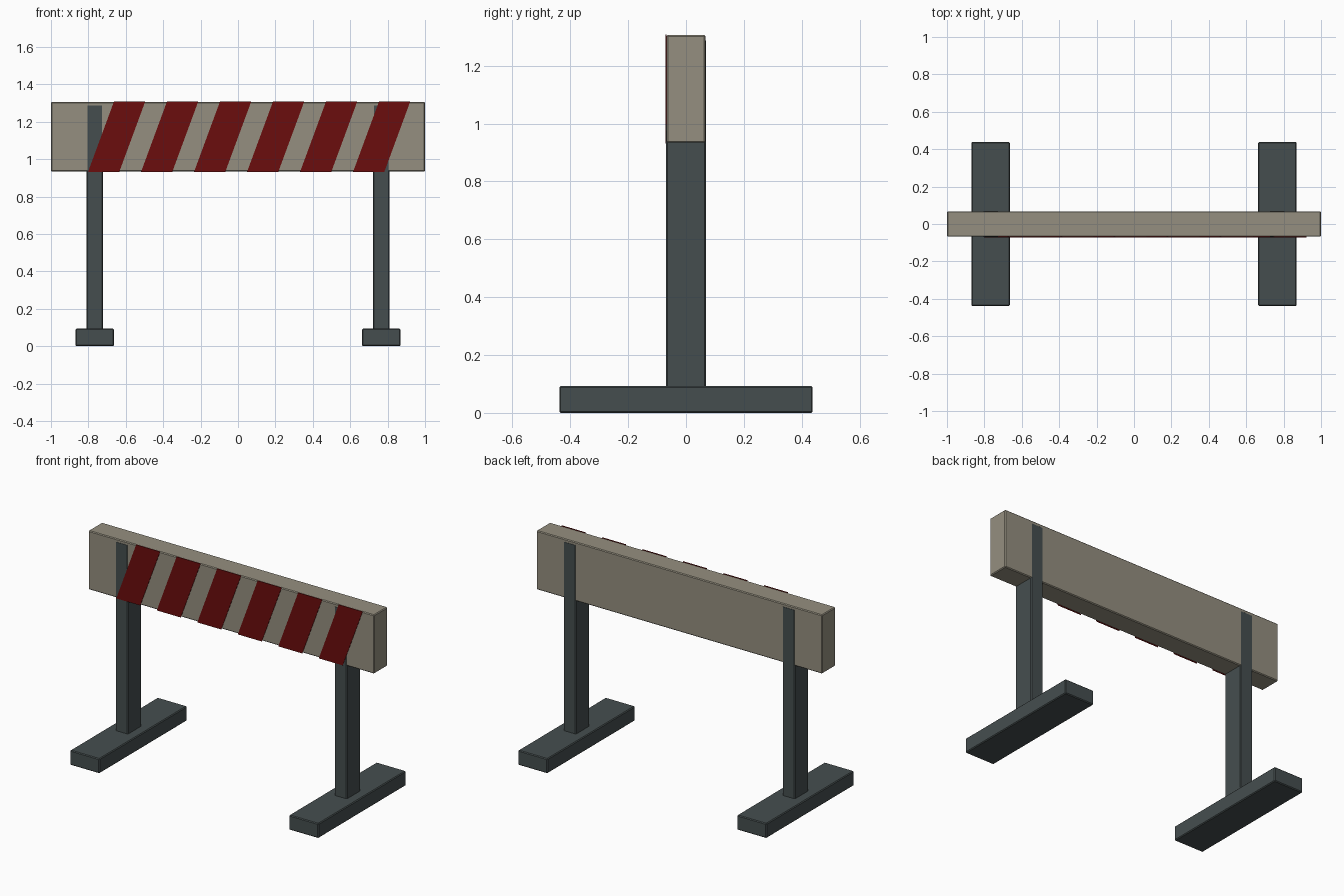
import bpy, bmesh

if "Cube" in bpy.data.objects:
    bpy.data.objects.remove(bpy.data.objects["Cube"])


def material(name, rgb):
    m = bpy.data.materials.new(name)
    m.diffuse_color = (*rgb, 1.0)
    m.use_nodes = True
    m.node_tree.nodes["Principled BSDF"].inputs["Base Color"].default_value = m.diffuse_color
    return m


CREAM = material("weathered cream", (0.30, 0.275, 0.215))
STEEL = material("dark slate", (0.060, 0.076, 0.078))
RED = material("stripe red", (0.145, 0.004, 0.004))


def add_object(name, bm, mat):
    bmesh.ops.recalc_face_normals(bm, faces=bm.faces)
    me = bpy.data.meshes.new(name)
    bm.to_mesh(me)
    bm.free()
    me.materials.append(mat)
    ob = bpy.data.objects.new(name, me)
    bpy.context.collection.objects.link(ob)
    return ob


def box(name, lo, hi, mat, bevel=0.005):
    bm = bmesh.new()
    bmesh.ops.create_cube(bm, size=1.0)
    for v in bm.verts:
        v.co = [(a + b) / 2 + c * (b - a) for a, b, c in zip(lo, hi, v.co)]
    if bevel:
        bmesh.ops.bevel(bm, geom=bm.edges[:], offset=bevel, segments=1,
                        affect='EDGES', profile=0.5)
    return add_object(name, bm, mat)


# Crossboard
D = 0.068
box("crossboard", (-1, -D, 0.934), (1, D, 1.306), CREAM)

# Posts (a hair proud of the board) and floor feet
for side, s in (("left", -1), ("right", 1)):
    cx = 0.766 * s
    box(side + "_post", (cx - 0.044, -D - 0.0008, 0.086),
        (cx + 0.044, D + 0.0008, 1.291), STEEL)
    box(side + "_foot", (cx - 0.103, -0.438, 0.0),
        (cx + 0.103, 0.438, 0.093), STEEL)

# Six slanted stripe plates on the front
Z0, Z1, WIDTH, LEAN, STEP = 0.931, 1.308, 0.167, 0.139, 0.2834
for i in range(6):
    x = -0.802 + i * STEP
    bm = bmesh.new()
    outline = [(x, Z0), (x + WIDTH, Z0), (x + WIDTH + LEAN, Z1), (x + LEAN, Z1)]
    face = bm.faces.new([bm.verts.new((px, -D - 0.003, pz)) for px, pz in outline])
    ext = bmesh.ops.extrude_face_region(bm, geom=[face], use_keep_orig=True)
    for v in ext["geom"]:
        if isinstance(v, bmesh.types.BMVert):
            v.co.y += 0.003
    add_object(f"front_stripe_{i + 1}", bm, RED)
